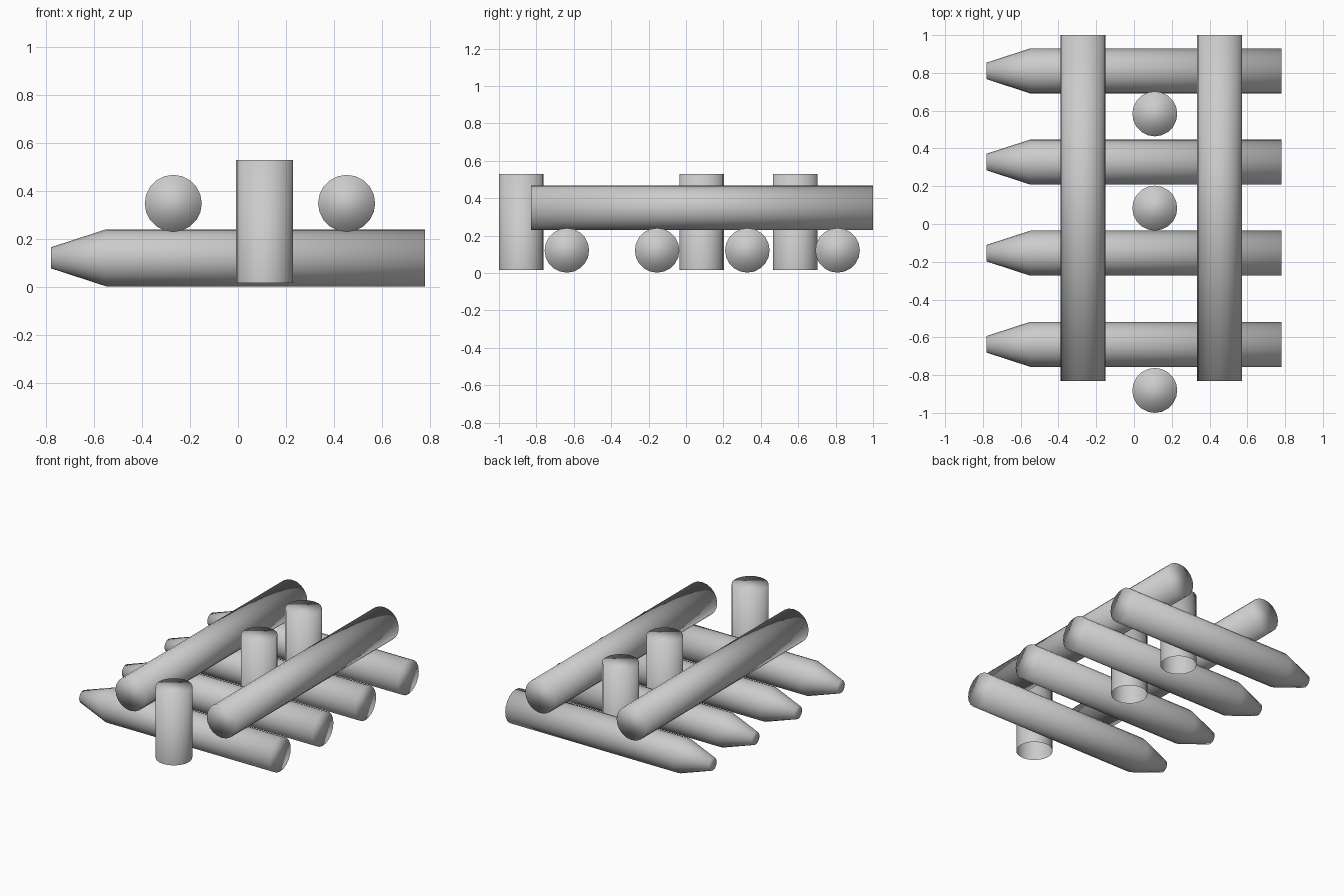
import bpy, bmesh
from mathutils import Vector

if "Cube" in bpy.data.objects:
    bpy.data.objects.remove(bpy.data.objects["Cube"])

SIDES = 20
R = 0.119


def log(name, rings, origin, axis, open_start=False):
    """Loft round rings (distance, radius) along an axis and cap the ends."""
    bm = bmesh.new()
    turn = Vector((0, 0, 1)).rotation_difference(Vector(axis)).to_matrix().to_4x4()
    loops = []
    for dist, radius in rings:
        circle = bmesh.ops.create_circle(bm, segments=SIDES, radius=radius)["verts"]
        bmesh.ops.translate(bm, verts=circle, vec=(0, 0, dist))
        loops.append(circle)
    for a, b in zip(loops, loops[1:]):
        for i in range(SIDES):
            j = (i + 1) % SIDES
            bm.faces.new((a[i], a[j], b[j], b[i]))
    if not open_start:
        bm.faces.new(loops[0][::-1])
    bm.faces.new(loops[-1])
    bmesh.ops.recalc_face_normals(bm, faces=bm.faces)
    bm.transform(turn)
    for f in bm.faces:
        f.smooth = True
    mesh = bpy.data.meshes.new(name)
    bm.to_mesh(mesh)
    bm.free()
    obj = bpy.data.objects.new(name, mesh)
    obj.location = origin
    bpy.context.collection.objects.link(obj)
    return obj


# Sharpened stakes lying along x, points to the left
for i in range(4):
    log(f"sharpened_stake_{i + 1}", [(-0.78, 0.044), (-0.55, R), (0.78, R)],
        (0, -0.637 + 0.4825 * i, 0.121), (1, 0, 0))

# Cross beams resting on the stakes
for i, x in enumerate((-0.27, 0.453)):
    log(f"cross_beam_{i + 1}", [(-0.83, R), (1.0, R)], (x, 0, 0.348), (0, 1, 0))

# Upright posts, open underneath
for i, y in enumerate((-0.881, 0.084, 0.583)):
    log(f"upright_post_{i + 1}", [(0.015, R), (0.528, R)], (0.11, y, 0), (0, 0, 1),
        open_start=True)
